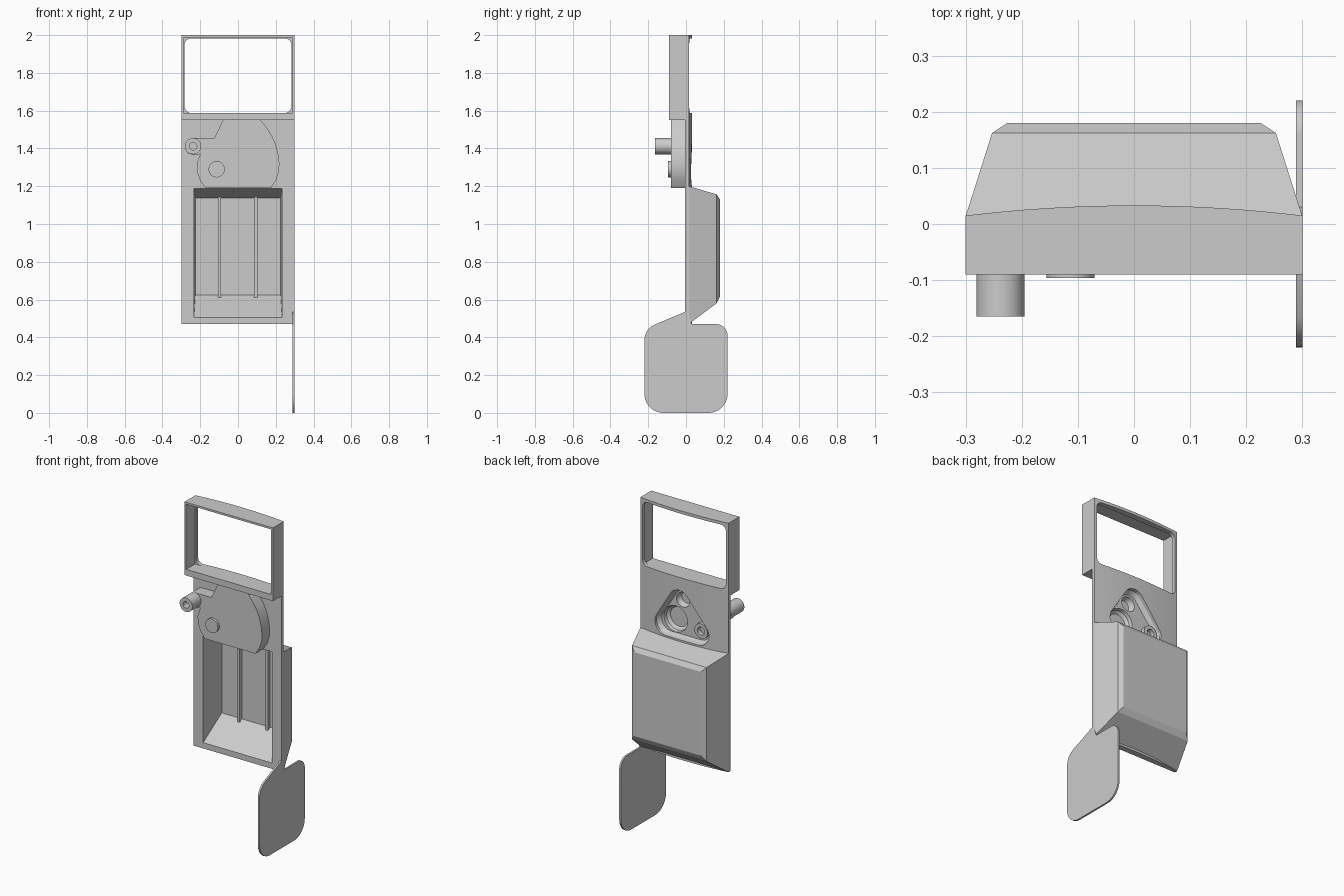
import bpy, bmesh, math
from mathutils import Vector

cube = bpy.data.objects.get("Cube")
if cube:
    bpy.data.objects.remove(cube)

grey = bpy.data.materials.new("plain grey")
grey.use_nodes = True
GREY = (0.6, 0.6, 0.6, 1)
grey.diffuse_color = GREY
grey.node_tree.nodes["Principled BSDF"].inputs["Base Color"].default_value = GREY


def loft(name, loops):
    """Closed solid skinned through matching loops of 3D points."""
    bm = bmesh.new()
    rings = [[bm.verts.new(p) for p in loop] for loop in loops]
    for a, b in zip(rings, rings[1:]):
        for i in range(len(a)):
            j = (i + 1) % len(a)
            bm.faces.new((a[i], a[j], b[j], b[i]))
    bm.faces.new(rings[0])
    bm.faces.new(rings[-1])
    bmesh.ops.recalc_face_normals(bm, faces=bm.faces)
    mesh = bpy.data.meshes.new(name)
    bm.to_mesh(mesh)
    bm.free()
    mesh.materials.append(grey)
    ob = bpy.data.objects.new(name, mesh)
    bpy.context.collection.objects.link(ob)
    return ob


def prism(name, outline, y0, y1):
    """Outline in x and z, extruded along y."""
    return loft(name, [[(x, y, z) for x, z in outline] for y in (y0, y1)])


def rect(x, z0, z1):
    return [(-x, z0), (x, z0), (x, z1), (-x, z1)]


def circle(cx, cz, r, n=40):
    return [(cx + r * math.cos(math.tau * i / n), cz + r * math.sin(math.tau * i / n))
            for i in range(n)]


def rounded(corners, n=8):
    """Round each (u, v, radius) corner of a polygon."""
    out = []
    for i, (u, v, r) in enumerate(corners):
        p = Vector((u, v))
        if r == 0:
            out.append((u, v))
            continue
        a = (Vector(corners[i - 1][:2]) - p).normalized()
        b = (Vector(corners[(i + 1) % len(corners)][:2]) - p).normalized()
        half = a.angle(b) / 2
        centre = p + (a + b).normalized() * (r / math.sin(half))
        start = p + a * (r / math.tan(half)) - centre
        end = p + b * (r / math.tan(half)) - centre
        for k in range(n + 1):
            out.append(tuple(centre + start.lerp(end, k / n).normalized() * r))
    return out


def cut(ob, *cutters):
    for c in cutters:
        c.hide_render = True
        mod = ob.modifiers.new("cut", 'BOOLEAN')
        mod.operation = 'DIFFERENCE'
        mod.solver = 'EXACT'
        mod.object = c
        bpy.context.view_layer.objects.active = ob
        bpy.ops.object.modifier_apply(modifier=mod.name)


# Back plate with a gently bowed rear face
xs = [-0.3 + 0.6 * i / 24 for i in range(25)]
bow = [(x, 0.033 - 0.2 * x * x) for x in xs] + [(0.3, -0.005), (-0.3, -0.005)]
back_plate = loft("back_plate", [[(x, y, z) for x, y in bow] for z in (0.47, 2.0)])

# Upper window frame
window_frame = prism("window_frame", rect(0.3, 1.55, 2.0), -0.09, 0.005)

# Rear tray with chamfered back
levels = [(0.014, 0.3, 0.47, 1.2), (0.162, 0.253, 0.58, 1.157), (0.18, 0.226, 0.615, 1.13)]
tray = loft("tray", [[(x, y, z) for x, z in rect(w, z0, z1)] for y, w, z0, z1 in levels])

# Front housing with an arm reaching to the knob
right_arc = [(0.12, 1.55), (0.152, 1.51), (0.18, 1.465), (0.2, 1.42), (0.213, 1.37),
             (0.219, 1.32), (0.217, 1.28), (0.203, 1.235), (0.175, 1.19)]
left_arc = [(-0.17, 1.19), (-0.2, 1.23), (-0.217, 1.275), (-0.218, 1.32), (-0.2, 1.37),
            (-0.235, 1.365), (-0.265, 1.375), (-0.282, 1.41), (-0.265, 1.445),
            (-0.235, 1.455), (-0.125, 1.455), (-0.08, 1.55)]
housing = prism("front_housing", right_arc + left_arc, -0.08, 0.0)

# Openings and recesses
window_gap = prism("window_gap", rect(0.289, 1.588, 1.988), -0.2, 0.001)
lip_outline = rounded([(x, z, 0.035) for x, z in rect(0.283, 1.588, 1.982)])
lip_gap = prism("lip_gap", lip_outline, -0.2, 0.2)
cavity = loft("tray_cavity", [[(x, y, z) for x, z in rect(w, z0, z1)]
                              for y, w, z0, z1 in ((-0.02, 0.234, 0.495, 1.193),
                                                   (0.165, 0.226, 0.625, 1.138))])
triangle = ((0.03, 1.56), (0.25, 1.205), (-0.25, 1.205))


def pocket_loop(scale, y):
    pts = rounded([(0.01 + (x - 0.01) * scale, 1.32 + (z - 1.32) * scale, 0.07 * scale)
                   for x, z in triangle])
    return [(x, y, z) for x, z in pts]


pocket = loft("pocket", [pocket_loop(1.0, 0.06), pocket_loop(1.0, 0.01),
                         pocket_loop(0.9, -0.015)])


def dish(cx, cz, r):
    steps = ((1.0, 0.02), (1.0, -0.015), (0.95, -0.035), (0.75, -0.05))
    return loft("dish", [[(x, y, z) for x, z in circle(cx, cz, r * s)] for s, y in steps])


dishes = [dish(0.08, 1.3, 0.08), dish(0.03, 1.43, 0.045)]
cut(window_frame, window_gap, lip_gap)
cut(back_plate, lip_gap, cavity, pocket)
cut(housing, pocket, *dishes)
cut(tray, cavity)

# Boss inside the rear recess
boss = prism("recess_boss", circle(-0.11, 1.285, 0.045), -0.03, 0.012)
boss_hole = prism("boss_hole", circle(-0.11, 1.285, 0.024), -0.02, 0.05)
cut(boss, boss_hole)

# Knob with a blind hole, and round button
knob = prism("knob", circle(-0.238, 1.412, 0.043), -0.165, -0.005)
knob_hole = prism("knob_hole", circle(-0.238, 1.412, 0.02), -0.2, -0.12)
cut(knob, knob_hole)
prism("button", circle(-0.113, 1.29, 0.043), -0.096, -0.07)

# Ribs on the tray floor
for side, x in (("right", -0.098), ("left", 0.094)):
    rib = [(x - 0.008, 0.61), (x + 0.008, 0.61), (x + 0.008, 1.142), (x - 0.008, 1.142)]
    prism(side + "_rib", rib, 0.145, 0.17)

# Side paddle with its pointed neck
paddle = rounded([(-0.22, 0.0, 0.1), (0.22, 0.0, 0.1), (0.22, 0.47, 0.06), (0.03, 0.47, 0),
                  (0.01, 0.535, 0), (-0.005, 0.535, 0), (-0.22, 0.445, 0.09)])
loft("side_paddle", [[(x, y, z) for y, z in paddle] for x in (0.289, 0.3)])

# Remove cutters, then smooth the curved faces
for c in [window_gap, lip_gap, cavity, pocket, boss_hole, knob_hole] + dishes:
    bpy.data.objects.remove(c)
for ob in bpy.context.collection.objects:
    if ob.type == 'MESH':
        bpy.ops.object.select_all(action='DESELECT')
        ob.select_set(True)
        bpy.context.view_layer.objects.active = ob
        bpy.ops.object.shade_smooth_by_angle(angle=math.radians(25))
